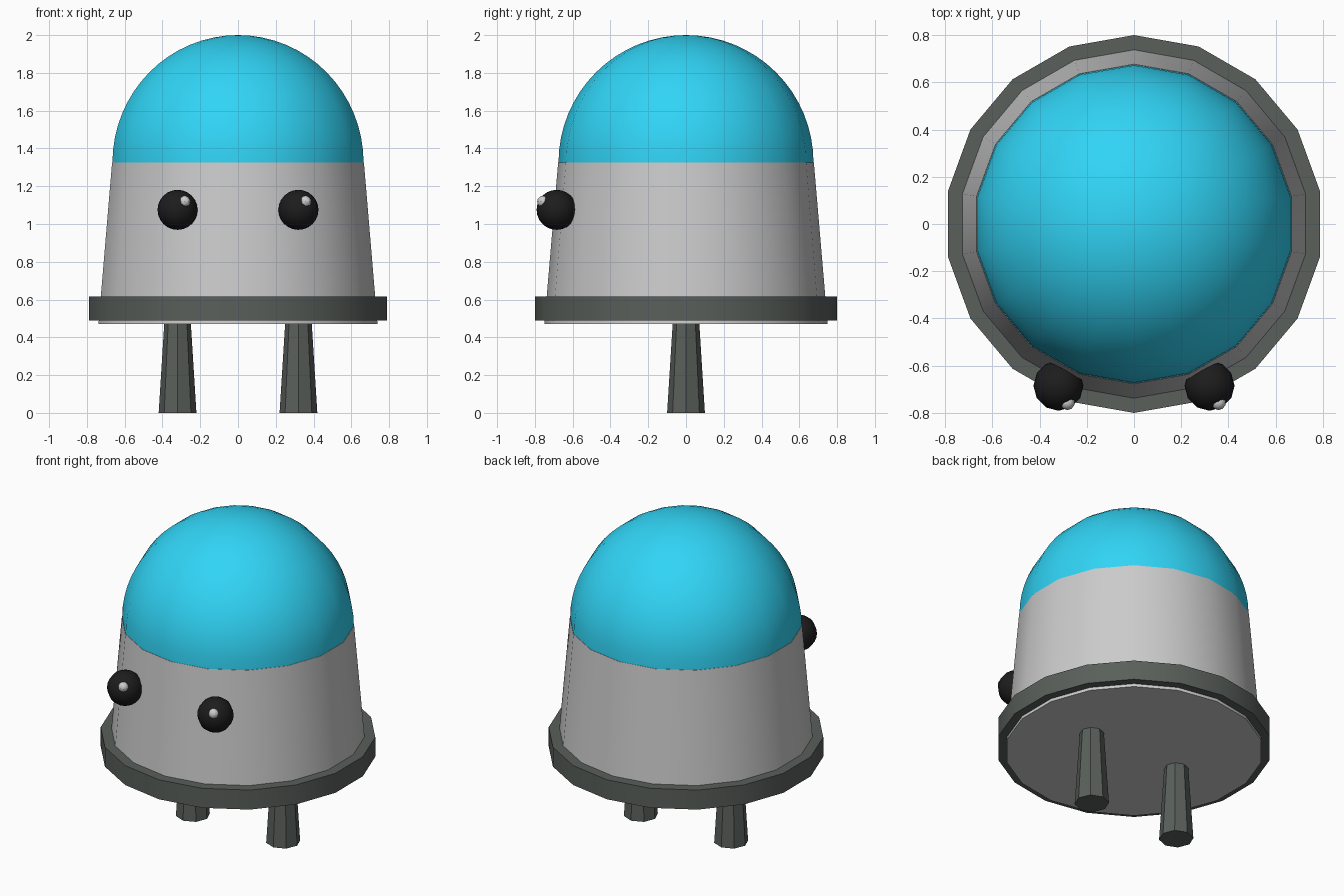
import bpy, bmesh
from math import radians

if "Cube" in bpy.data.objects:
    bpy.data.objects.remove(bpy.data.objects["Cube"])


def material(name, rgb):
    mat = bpy.data.materials.new(name)
    mat.diffuse_color = (*rgb, 1)
    mat.use_nodes = True
    mat.node_tree.nodes["Principled BSDF"].inputs["Base Color"].default_value = mat.diffuse_color
    return mat


CYAN = material("cyan", (0.03, 0.66, 0.92))
DARK = material("dark_grey", (0.10, 0.115, 0.105))
BLACK = material("black", (0.012, 0.012, 0.012))


def finish(name, mat):
    obj = bpy.context.object
    obj.name = name
    if mat:
        obj.data.materials.append(mat)
    bpy.ops.object.shade_smooth_by_angle(angle=radians(35))
    return obj


def tapered(name, sides, r_low, r_high, z_low, z_high, x=0, mat=None):
    bpy.ops.mesh.primitive_cone_add(
        vertices=sides, radius1=r_low, radius2=r_high, depth=z_high - z_low,
        location=(x, 0, (z_low + z_high) / 2))
    return finish(name, mat)


def ball(name, segments, rings, radius, location, mat=None):
    bpy.ops.mesh.primitive_uv_sphere_add(
        segments=segments, ring_count=rings, radius=radius, location=location)
    return finish(name, mat)


# Body and the collar around its base
tapered("body", 18, 0.75, 0.677, 0.47, 1.325)
tapered("base_ring", 18, 0.80, 0.80, 0.49, 0.615, mat=DARK)

# Dome: upper half of a sphere
dome = ball("dome", 18, 32, 0.675, (0, 0, 1.325), CYAN)
bm = bmesh.new()
bm.from_mesh(dome.data)
bmesh.ops.delete(bm, geom=[v for v in bm.verts if v.co.z < -0.001], context='VERTS')
bm.to_mesh(dome.data)
bm.free()

# Legs, eyes and eye glints (both glints sit on the same side of the eye)
for side, x in (("left", -0.32), ("right", 0.32)):
    tapered(side + "_leg", 8, 0.10, 0.07, 0, 0.48, x, DARK)
    ball(side + "_eye", 12, 12, 0.106, (x, -0.685, 1.075), BLACK)
    ball(side + "_eye_glint", 10, 8, 0.031, (x + 0.038, -0.757, 1.118))
